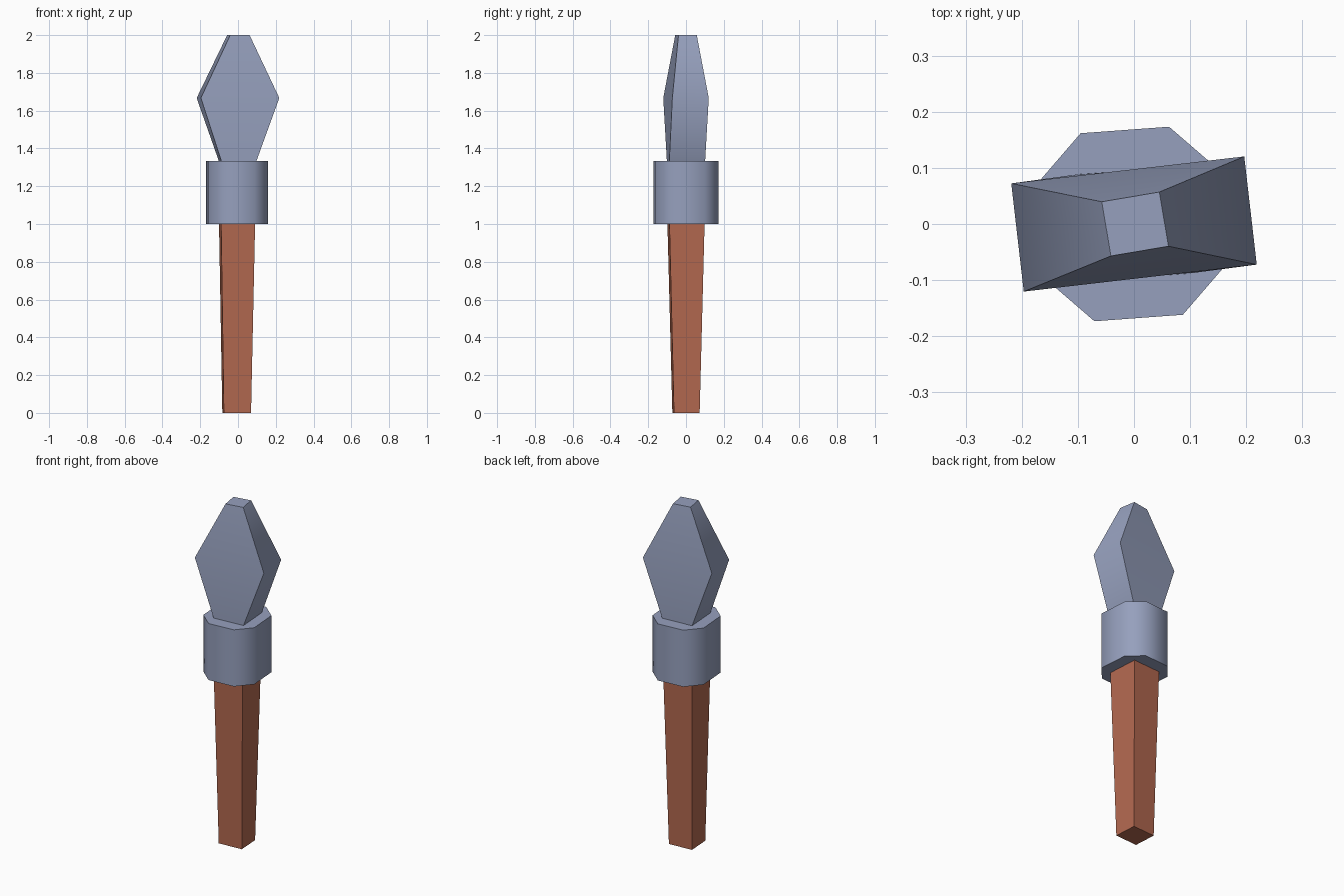
import bpy, bmesh, math
from mathutils import Matrix, Vector

if "Cube" in bpy.data.objects:
    bpy.data.objects.remove(bpy.data.objects["Cube"])


def material(name, rgb):
    m = bpy.data.materials.new(name)
    m.diffuse_color = (*rgb, 1)
    m.use_nodes = True
    m.node_tree.nodes["Principled BSDF"].inputs["Base Color"].default_value = m.diffuse_color
    return m


steel = material("blue_grey_steel", (0.305, 0.352, 0.51))
wood = material("red_brown_wood", (0.456, 0.141, 0.08))


def rectangle(a, b):
    return [(-a, -b), (a, -b), (a, b), (-a, b)]


def chamfered(a, b, cut):
    return [(-a + cut, -b), (a - cut, -b), (a, -b + cut), (a, b - cut),
            (a - cut, b), (-a + cut, b), (-a, b - cut), (-a, -b + cut)]


def loft(name, sections, mat):
    """Solid through sections (z, outline, twist in degrees, centre x)."""
    bm = bmesh.new()
    rings = []
    for z, outline, twist, cx in sections:
        rot = Matrix.Rotation(math.radians(twist), 3, 'Z')
        rings.append([bm.verts.new(rot @ Vector((x, y, 0)) + Vector((cx, 0, z)))
                      for x, y in outline])
    n = len(rings[0])
    for lo, hi in zip(rings, rings[1:]):
        for i in range(n):
            j = (i + 1) % n
            bm.faces.new((lo[i], lo[j], hi[j], hi[i]))
    bm.faces.new(rings[0][::-1])
    bm.faces.new(rings[-1])
    mesh = bpy.data.meshes.new(name)
    bm.to_mesh(mesh)
    bm.free()
    mesh.materials.append(mat)
    ob = bpy.data.objects.new(name, mesh)
    bpy.context.collection.objects.link(ob)
    bpy.ops.object.select_all(action='DESELECT')
    ob.select_set(True)
    bpy.context.view_layer.objects.active = ob
    bpy.ops.object.shade_smooth_by_angle(angle=math.radians(60))
    return ob


# Tapered square handle
loft("handle", [(0, rectangle(0.072, 0.068), 3.5, -0.007),
                (1.0, rectangle(0.09, 0.093), 3.5, -0.005)], wood)

# Eight-sided collar
ring = chamfered(0.158, 0.168, 0.079)
loft("collar", [(1.0, ring, 4.2, -0.004), (1.333, ring, 4.2, -0.004)], steel)

# Slightly twisted diamond blade with a blunt tip
loft("blade", [(1.333, rectangle(0.093, 0.095), 4, -0.002),
               (1.667, rectangle(0.209, 0.097), 6.6, 0),
               (2.0, rectangle(0.052, 0.049), 9.6, 0.002)], steel)
